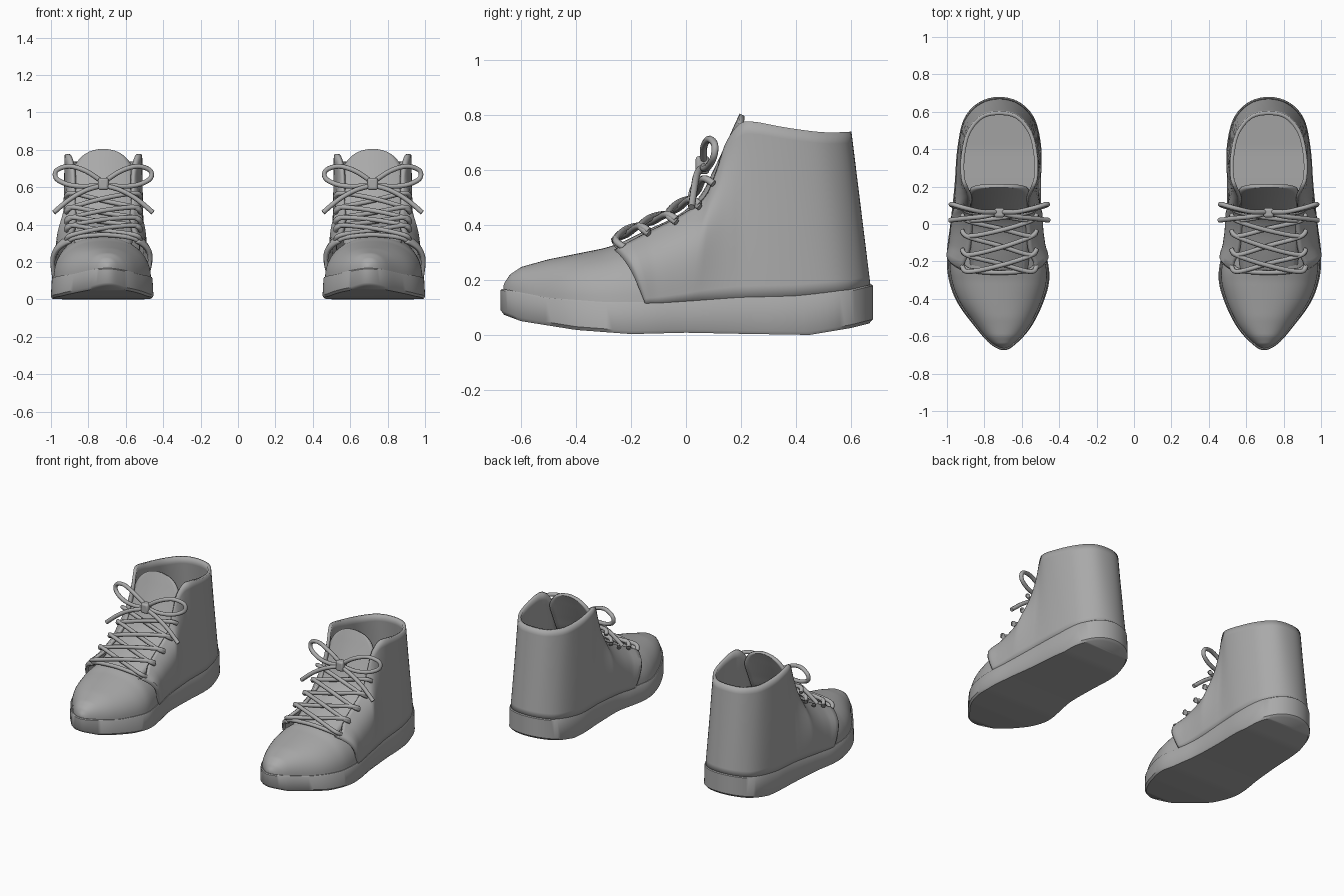
import bpy, bmesh, math
from mathutils import Vector

cube = bpy.data.objects.get("Cube")
if cube:
    bpy.data.objects.remove(cube)

SHOE_X = 0.72
grey = bpy.data.materials.new("plain_grey")
grey.use_nodes = True
COLOUR = (0.4, 0.4, 0.4, 1)
grey.diffuse_color = COLOUR
grey.node_tree.nodes["Principled BSDF"].inputs["Base Color"].default_value = COLOUR


def spline(pts, t, closed=False):
    """Point on a smooth curve through pts; t counts control points."""
    n = len(pts)
    i = math.floor(t) if closed else min(math.floor(t), n - 2)
    f = t - i
    pick = (lambda k: k % n) if closed else (lambda k: max(0, min(n - 1, k)))
    a, b, c, d = (Vector(pts[pick(i + k)]) for k in (-1, 0, 1, 2))
    return 0.5 * (2 * b + (c - a) * f + (2 * a - 5 * b + 4 * c - d) * f * f
                  + (3 * b - a - 3 * c + d) * f ** 3)


def height(table, y):
    """Linear lookup of z at y."""
    if y <= table[0][0]:
        return table[0][1]
    for (y0, z0), (y1, z1) in zip(table, table[1:]):
        if y <= y1:
            return z0 + (z1 - z0) * (y - y0) / (y1 - y0)
    return table[-1][1]


def finish(obj, thick=0):
    """Thicken, mirror to the other foot, colour and smooth."""
    obj.data.materials.append(grey)
    if thick:
        mod = obj.modifiers.new("thickness", "SOLIDIFY")
        mod.thickness = thick
        mod.offset = -1
    obj.modifiers.new("other_foot", "MIRROR")
    if obj.type == "MESH":
        bpy.ops.object.select_all(action="DESELECT")
        obj.select_set(True)
        bpy.context.view_layer.objects.active = obj
        bpy.ops.object.shade_smooth_by_angle(angle=math.radians(40))


def grid(name, rows, thick=0, capped=False):
    """Sheet through rows of points; capped makes closed rings into a solid."""
    bm = bmesh.new()
    vs = [[bm.verts.new((p[0] + SHOE_X, p[1], p[2])) for p in r] for r in rows]
    n = len(rows[0])
    for r0, r1 in zip(vs, vs[1:]):
        for j in range(n if capped else n - 1):
            k = (j + 1) % n
            bm.faces.new((r0[j], r1[j], r1[k], r0[k]))
    if capped:
        # Strips of faces between the two long edges
        for r in (vs[0], vs[-1]):
            for i in range(n // 2):
                quad = [r[i], r[i + 1], r[n - i - 1], r[(n - i) % n]]
                bm.faces.new(list(dict.fromkeys(quad)))
    else:
        bmesh.ops.remove_doubles(bm, verts=bm.verts, dist=0.0001)
    if capped:
        bmesh.ops.recalc_face_normals(bm, faces=bm.faces)
    mesh = bpy.data.meshes.new(name)
    bm.to_mesh(mesh)
    bm.free()
    obj = bpy.data.objects.new(name, mesh)
    bpy.context.collection.objects.link(obj)
    finish(obj, thick)


def lace(name, pts):
    """Round cord through pts."""
    cu = bpy.data.curves.new(name, "CURVE")
    cu.dimensions = "3D"
    cu.bevel_depth = 0.013
    cu.bevel_resolution = 2
    cu.use_fill_caps = True
    steps = 6 * (len(pts) - 1)
    sp = cu.splines.new("POLY")
    sp.points.add(steps)
    for i, point in enumerate(sp.points):
        p = spline(pts, i / 6)
        point.co = (p.x + SHOE_X, p.y, p.z, 1)
    sp.use_smooth = True
    obj = bpy.data.objects.new(name, cu)
    bpy.context.collection.objects.link(obj)
    finish(obj)


# Foot outline from heel to toe: y, outer x, inner x
FOOT = [(.68, 0, 0), (.65, .11, -.11), (.56, .19, -.19), (.4, .225, -.225),
        (.2, .24, -.222), (0, .262, -.225), (-.15, .28, -.25),
        (-.29, .272, -.268), (-.42, .225, -.235), (-.55, .13, -.17),
        (-.64, .05, -.09), (-.675, -.025, -.025)]
LOOP = [(o, y) for y, o, i in FOOT] + [(i, y) for y, o, i in FOOT[-2:0:-1]]
SOLE_TOP = [(-.68, .17), (-.5, .135), (-.3, .12), (-.1, .12), (.2, .14),
            (.4, .145), (.6, .165), (.68, .185)]
SOLE_BOTTOM = [(-.68, .08), (-.6, .05), (-.4, .018), (-.2, .003), (0, .008),
               (.2, .004), (.45, 0), (.6, .025), (.68, .045)]


def outline(t, sx, sy):
    p = spline(LOOP, t, True)
    return p.x * sx, p.y * sy


# Sole with toe spring and a slightly flared wall
sole = []
for table, lift, sx, sy in ((SOLE_BOTTOM, 0, .97, .98), (SOLE_BOTTOM, .012, 1, 1),
                            (SOLE_TOP, -.006, .98, 1), (SOLE_TOP, 0, .965, .992)):
    ring = []
    for i in range(len(LOOP) * 6):
        x, y = outline(i / 6, sx, sy)
        ring.append((x, y, height(table, y) + lift))
    sole.append(ring)
grid("sole", sole, capped=True)

# Toe cap: arches from the toe back under the side panels
VAMP_TOP = [(-.67, .165), (-.66, .19), (-.64, .22), (-.6, .247), (-.5, .275),
            (-.4, .295), (-.3, .315), (-.25, .33), (-.1, .35)]
vamp = []
for i in range(45):
    t = 11 - i * 5.3 / 44
    (xo, y), (xi, _) = outline(t, .95, .985), outline(-t, .95, .985)
    base = height(SOLE_TOP, y) - .01
    rise = max(height(VAMP_TOP, y) - base, .005)
    arch = []
    for j in range(25):
        a = math.pi * j / 24
        c, s = math.cos(a), abs(math.sin(a))
        x = (xo + xi) / 2 + (xo - xi) / 2 * math.copysign(abs(c) ** .9, c)
        arch.append((x, y, base + rise * s ** .9))
    vamp.append(arch)
grid("toe_cap", vamp)

# Ankle panel: collar and throat edge joined down to the sole
EDGE = [(0, .602, .74), (.1, .58, .738), (.175, .49, .738), (.205, .36, .755),
        (.205, .25, .775), (.188, .195, .768), (.165, .145, .7),
        (.155, .11, .6), (.155, .065, .5), (.155, -.03, .43),
        (.165, -.14, .375), (.178, -.262, .31)]
EDGE_LOOP = EDGE + [(-x, y, z) for x, y, z in EDGE[:0:-1]]
panel = []
STEPS = 44
for k in range(STEPS, -STEPS - 1, -1):
    s, side = abs(k) / STEPS, (1 if k >= 0 else -1)
    back, front = min(s * 2, 1), max(s * 2 - 1, 0)
    x, y = outline(side * (4 * back + 2 * front), .975, .988)
    low = Vector((x, y, height(SOLE_TOP, y) - .008))
    high = spline(EDGE_LOOP, side * (5 * back + 6 * front), True)
    if k == -STEPS or k == STEPS:
        high = Vector((side * EDGE[-1][0], EDGE[-1][1], EDGE[-1][2]))
    swell = Vector((side * .8, 0, .6)) * .05 * min(front * 2.5, 1)
    panel.append([low.lerp(high, v / 14) + swell * math.sin(math.pi * v / 14)
                  for v in range(15)])
grid("ankle_panel", panel, thick=.02)

# Tongue with a rounded tip: y, z, half width
TONGUE = [(-.285, .312, .15), (-.15, .378, .165), (-.03, .435, .165),
          (.05, .505, .165), (.1, .6, .165), (.145, .695, .16),
          (.172, .755, .125), (.188, .79, .075), (.195, .805, .02)]
tongue = []
for i in range(41):
    y, z, w = spline(TONGUE, i / 5)
    tongue.append([(-u * w / 6, y + 1.1 * (u * w / 6) ** 2,
                    z - (u * w / 6) ** 2 * max(0, 1.3 - i / 20))
                   for u in range(-6, 7)])
grid("tongue", tongue, thick=.02)

# Laces: one straight bar, then crossed pairs up the throat
EYELETS = [(-.25, .338), (-.16, .388), (-.06, .43), (.025, .485), (.075, .56)]
y, z = EYELETS[0]
lace("lace_bar", [(-.19, y + .02, z - .035), (-.15, y, z - .008), (0, y - .01, z + .008),
                  (.15, y, z - .008), (.19, y + .02, z - .035)])
for (y0, z0), (y1, z1) in zip(EYELETS, EYELETS[1:]):
    for side in (1, -1):
        lift = .012 + .006 * side
        lace("lace_cross", [
            (side * .2, y0 + .025, z0 - .02), (side * .165, y0 - .005, z0 + .008),
            (0, (y0 + y1) / 2 - lift, (z0 + z1) / 2 + lift),
            (-side * .165, y1 - .01, z1 + .008), (-side * .2, y1 + .025, z1 - .01)])

# Bow: two loops, two tails and a knot
for side in (1, -1):
    lace("bow_loop", [(side * x, y, z) for x, y, z in (
        (0, .065, .625), (.09, .065, .685), (.18, .085, .712), (.25, .105, .69),
        (.25, .1, .645), (.18, .08, .612), (.09, .065, .605), (0, .065, .615))])
    lace("bow_tail", [(side * x, y, z) for x, y, z in (
        (0, .06, .61), (.09, .04, .585), (.18, .03, .535), (.265, .02, .465))])

bpy.ops.mesh.primitive_cube_add(size=1, location=(0, 0, 0))
knot = bpy.context.object
knot.name = "bow_knot"
for v in knot.data.vertices:
    v.co = Vector((v.co.x * .055 + SHOE_X, v.co.y * .05 + .06, v.co.z * .065 + .618))
bevel = knot.modifiers.new("soft_edges", "BEVEL")
bevel.width = .012
bevel.segments = 3
finish(knot)
